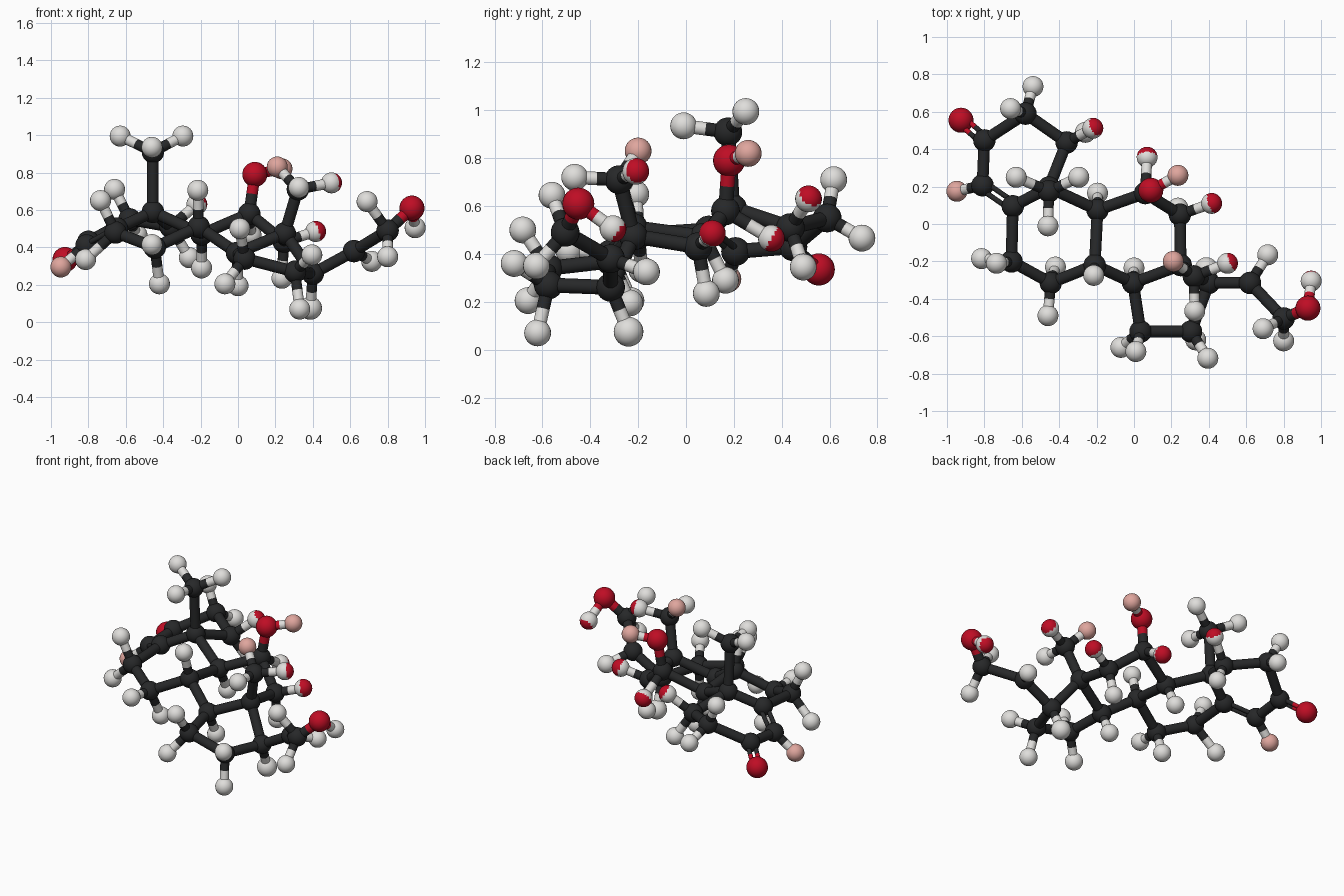
import bpy, bmesh
from mathutils import Vector, Matrix

if "Cube" in bpy.data.objects:
    bpy.data.objects.remove(bpy.data.objects["Cube"])

def material(name, rgb):
    m = bpy.data.materials.new(name)
    m.diffuse_color = (*rgb, 1)
    m.use_nodes = True
    m.node_tree.nodes["Principled BSDF"].inputs["Base Color"].default_value = m.diffuse_color
    return m

DARK = material("charcoal", (0.02, 0.021, 0.022))
RED = material("red", (0.52, 0.004, 0.018))
WHITE = material("off_white", (0.74, 0.73, 0.71))
PINK = material("pale_pink", (0.74, 0.38, 0.34))

# Ring and chain atoms
carbon = {
    "c1": (-.36, .436, .51), "c2": (-.58, .59, .55), "c3": (-.80, .447, .43),
    "c4": (-.81, .207, .41), "c5": (-.648, .095, .50), "c6": (-.655, -.20, .48),
    "c7": (-.445, -.315, .40), "c8": (-.21, -.22, .51), "c9": (-.195, .075, .47),
    "c10": (-.455, .195, .59), "c11": (.06, .165, .58), "c12": (.245, .05, .43),
    "c13": (.25, -.22, .475), "c14": (-.005, -.315, .37), "c15": (.035, -.575, .34),
    "c16": (.305, -.575, .27), "c17": (.40, -.315, .26), "c18": (.32, -.28, .71),
    "c19": (-.455, .175, .91), "c20": (.62, -.315, .38), "c21": (.80, -.505, .49),
}
oxygen = {"o1": (-.925, .555, .335), "o2": (.09, .18, .79), "o3": (.93, -.45, .61)}
bonds = ("c1-c2 c2-c3 c3-c4 c5-c6 c6-c7 c7-c8 c8-c9 c9-c10 c10-c1 c10-c5 "
         "c9-c11 c11-c12 c12-c13 c13-c14 c14-c8 c14-c15 c15-c16 c16-c17 "
         "c17-c13 c13-c18 c10-c19 c17-c20 c20-c21 c11-o2 c21-o3").split()
double_bonds = ["c4-c5", "c3-o1"]

# Hydrogens: parent atom and position, grouped by finish
plain_h = [
    ("c2", (-.66, .617, .71)), ("c2", (-.54, .735, .466)), ("c1", (-.26, .49, .345)),
    ("c6", (-.735, -.21, .65)), ("c6", (-.815, -.185, .335)),
    ("c7", (-.46, -.49, .415)), ("c7", (-.42, -.23, .205)),
    ("c8", (-.215, -.275, .705)), ("c9", (-.195, .165, .29)),
    ("c19", (-.63, .25, .995)), ("c19", (-.295, .25, .995)), ("c19", (-.46, -.01, .935)),
    ("c12", (.235, .085, .235)), ("c18", (.325, -.465, .72)), ("c14", (0, -.235, .195)),
    ("c15", (-.07, -.66, .205)), ("c15", (.01, -.682, .50)),
    ("c16", (.395, -.718, .36)), ("c16", (.33, -.62, .07)), ("c17", (.387, -.24, .075)),
    ("c20", (.715, -.165, .325)), ("c21", (.69, -.56, .645)), ("c21", (.80, -.625, .35)),
]
pink_h = [("c4", (-.947, .175, .295)), ("o2", (.235, .26, .82)), ("c18", (.21, -.20, .83))]
capped_h = [("c12", (.415, .11, .485), 0), ("c11", (.07, .357, .465), 0),
            ("c1", (-.22, .512, .63), .4), ("c18", (.50, -.21, .745), .4),
            ("o3", (.947, -.305, .505), .5)]
atoms = {k: Vector(v) for k, v in {**carbon, **oxygen}.items()}

def sphere(bm, p, r):
    return bmesh.ops.create_uvsphere(bm, u_segments=24, v_segments=16, radius=r,
                                     matrix=Matrix.Translation(p))["verts"]

def rod(bm, a, b, r):
    d = b - a
    m = Matrix.Translation((a + b) / 2) @ d.to_track_quat('Z', 'Y').to_matrix().to_4x4()
    bmesh.ops.create_cone(bm, cap_ends=True, segments=20, radius1=r, radius2=r,
                          depth=d.length, matrix=m)

def finish(name, bm, mats):
    me = bpy.data.meshes.new(name)
    bm.normal_update()
    bm.to_mesh(me)
    bm.free()
    for m in mats:
        me.materials.append(m)
    ob = bpy.data.objects.new(name, me)
    bpy.context.collection.objects.link(ob)
    ob.select_set(True)
    bpy.context.view_layer.objects.active = ob
    bpy.ops.object.shade_smooth_by_angle()
    ob.select_set(False)

# Spheres for carbon and oxygen
dark, red, white = bmesh.new(), bmesh.new(), bmesh.new()
for k in carbon:
    sphere(dark, atoms[k], .06)
for k in oxygen:
    sphere(red, atoms[k], .067)

# Bonds change colour halfway
def half_rods(ka, a, b, bm_b, r, off=Vector()):
    mid = (a + b) / 2
    rod(red if ka[0] == "o" else dark, a + off, mid + off, r)
    rod(bm_b, mid + off, b + off, r)

for pair in bonds:
    ka, kb = pair.split("-")
    half_rods(ka, atoms[ka], atoms[kb], red if kb[0] == "o" else dark, .031)
for pair in double_bonds:
    ka, kb = pair.split("-")
    a, b = atoms[ka], atoms[kb]
    side = (b - a).cross(Vector((0, 0, 1))).normalized() * .022
    for s in (-1, 1):
        half_rods(ka, a, b, red if kb[0] == "o" else dark, .014, side * s)

# Hydrogens
pink, capped = bmesh.new(), bmesh.new()
for k, p in plain_h:
    sphere(white, Vector(p), .062 if k == "c17" else .056)
for k, p in pink_h:
    sphere(pink, Vector(p), .056)
for k, p, limit in capped_h:
    p = Vector(p)
    out = (p - atoms[k]).normalized()
    for f in {f for v in sphere(capped, p, .056) for f in v.link_faces}:
        facing = (f.calc_center_median() - p).normalized().dot(out)
        f.material_index = 1 if facing > limit else 0
for h in plain_h + pink_h + capped_h:
    half_rods(h[0], atoms[h[0]], Vector(h[1]), white, .028)

finish("carbon_atoms_and_bonds", dark, [DARK])
finish("oxygen_atoms_and_bonds", red, [RED])
finish("hydrogen_atoms_and_bonds", white, [WHITE])
finish("pink_hydrogen_atoms", pink, [PINK])
finish("red_capped_hydrogen_atoms", capped, [WHITE, RED])
